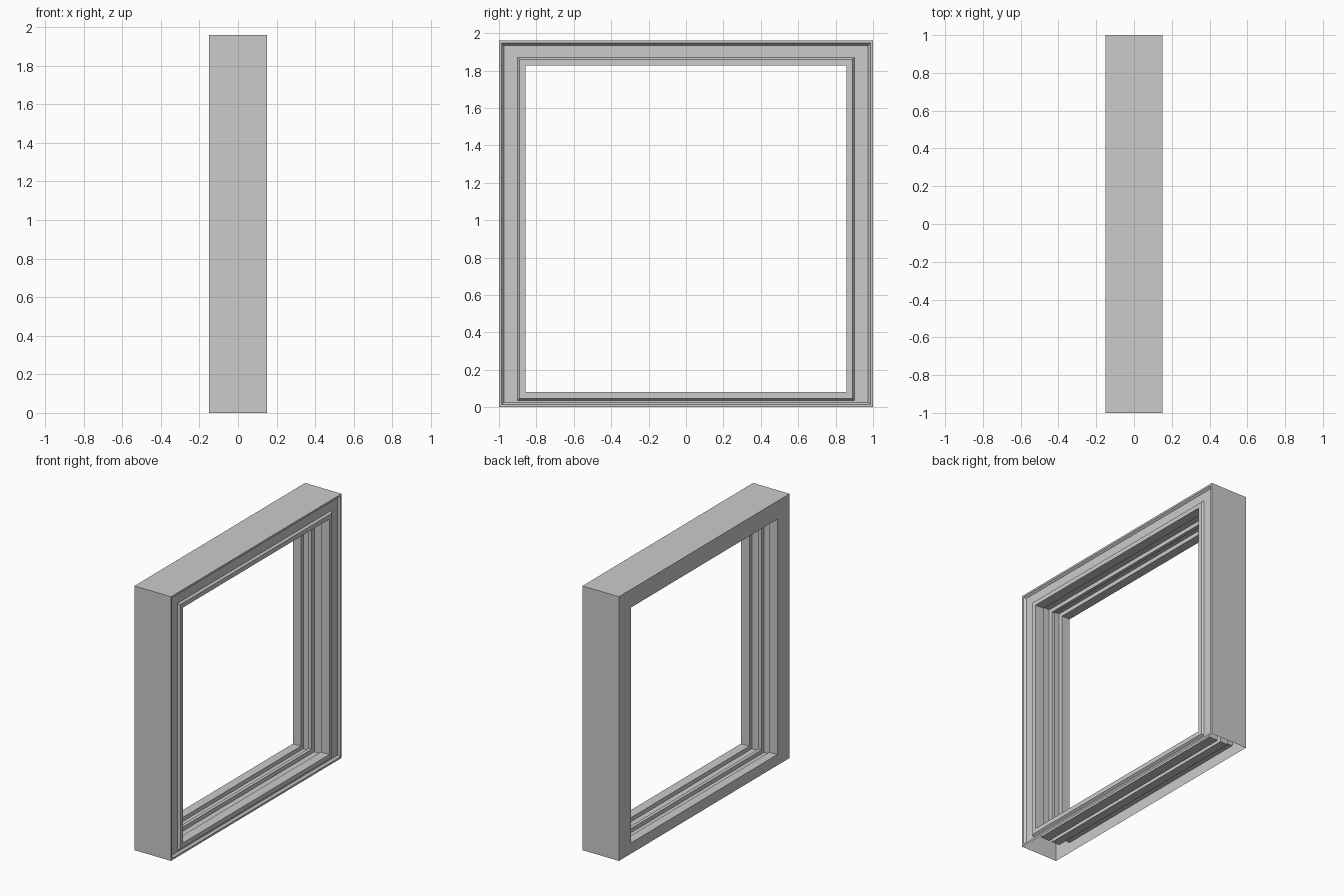
import bpy
import bmesh

cube = bpy.data.objects.get("Cube")
if cube:
    bpy.data.objects.remove(cube, do_unlink=True)

W, H, D = 1.0, 1.96, 0.15           # half width, height, half depth
SIDE, TOP, BOTTOM = 0.143, 0.134, 0.08   # frame thickness on each side
RECESS, GROOVE = 0.015, 0.03

grey = bpy.data.materials.new("light grey")
grey.use_nodes = True
colour = (0.6, 0.6, 0.6, 1)
grey.diffuse_color = colour
grey.node_tree.nodes["Principled BSDF"].inputs["Base Color"].default_value = colour


def outer(x, inset):
    """Rectangle measured inwards from the outer edge."""
    return [(x, -W + inset, inset), (x, W - inset, inset),
            (x, W - inset, H - inset), (x, -W + inset, H - inset)]


def inner(x, out):
    """Rectangle measured outwards from the opening."""
    y = W - SIDE + out
    low, high = BOTTOM - out, H - TOP + out
    return [(x, -y, low), (x, y, low), (x, y, high), (x, -y, high)]


# Moulded face: raised outer lip, recessed channel, raised inner lip
rings = [outer(-D, 0), outer(D, 0), outer(D, 0.014), outer(D - RECESS, 0.026),
         inner(D - RECESS, 0.044), inner(D, 0.033), inner(D, 0)]

# Two tracks cut into the lining of the opening
for front, back in ((0.08, 0.005), (-0.02, -0.083)):
    rings += [inner(front, 0), inner(front, GROOVE),
              inner(back, GROOVE), inner(back, 0)]
rings.append(inner(-D, 0))

# Skin the rings into a closed sweep, leaving the underside open
bm = bmesh.new()
loops = [[bm.verts.new(p) for p in ring] for ring in rings]
for i, a in enumerate(loops):
    b = loops[(i + 1) % len(loops)]
    for k in range(4):
        if i == 0 and k == 0:
            continue
        n = (k + 1) % 4
        bm.faces.new((a[k], a[n], b[n], b[k]))
bmesh.ops.recalc_face_normals(bm, faces=bm.faces)
mesh = bpy.data.meshes.new("window_frame")
bm.to_mesh(mesh)
bm.free()
mesh.materials.append(grey)
frame = bpy.data.objects.new("window_frame", mesh)
bpy.context.collection.objects.link(frame)
